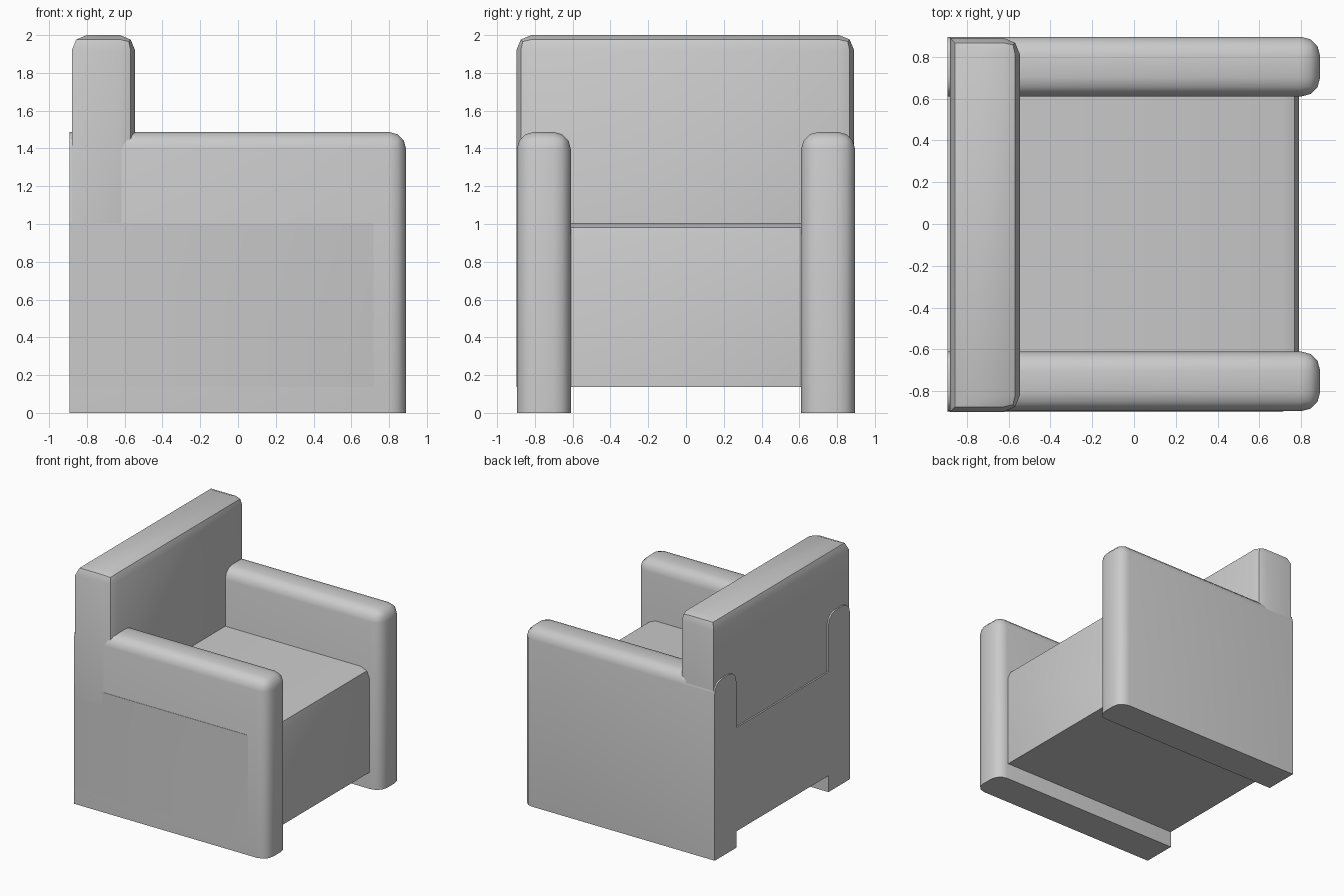
import bpy, bmesh

if "Cube" in bpy.data.objects:
    bpy.data.objects.remove(bpy.data.objects["Cube"])


def block(name, lo, hi, rounded, width, segments):
    """Box from lo to hi; edges lying on any of the face groups in 'rounded' are bevelled."""
    bm = bmesh.new()
    bmesh.ops.create_cube(bm, size=1)
    for v in bm.verts:
        v.co = [lo[i] if v.co[i] < 0 else hi[i] for i in range(3)]
    mid = [(a + b) / 2 for a, b in zip(lo, hi)]

    def sides(edge):
        tags = set()
        for f in edge.link_faces:
            c = f.calc_center_median()
            for i, axis in enumerate("xyz"):
                if abs(f.normal[i]) > 0.9:
                    tags.add(("+" if c[i] > mid[i] else "-") + axis)
        return tags

    bm.normal_update()
    edges = [e for e in bm.edges if any(sides(e) == set(r.split()) for r in rounded)]
    bmesh.ops.bevel(bm, geom=edges, offset=width, offset_type='OFFSET',
                    segments=segments, profile=0.5, affect='EDGES')
    bmesh.ops.recalc_face_normals(bm, faces=bm.faces)
    mesh = bpy.data.meshes.new(name)
    bm.to_mesh(mesh)
    bm.free()
    ob = bpy.data.objects.new(name, mesh)
    bpy.context.collection.objects.link(ob)
    bpy.ops.object.select_all(action='DESELECT')
    ob.select_set(True)
    bpy.context.view_layer.objects.active = ob
    bpy.ops.object.shade_smooth_by_angle(angle=0.56)
    return ob


front_uprights = ["+x +y", "+x -y"]
top_sides = ["+z +y", "+z -y", "+z +x"]

# Armrests: rounded along the top and the front, flat at the back and floor
for name, y0, y1 in (("left_armrest", 0.61, 0.895), ("right_armrest", -0.895, -0.61)):
    block(name, (-0.893, y0, 0), (0.89, y1, 1.487), front_uprights + top_sides, 0.09, 3)

# Seat: runs through the armrests, raised off the floor
block("seat", (-0.893, -0.898, 0.137), (0.79, 0.89, 1.005),
      front_uprights + ["+z +x"], 0.08, 2)

# Backrest: faceted top and front edges, square rear uprights
block("backrest", (-0.88, -0.898, 0.9), (-0.545, 0.89, 2.0),
      front_uprights + top_sides + ["+z -x"], 0.08, 2)
